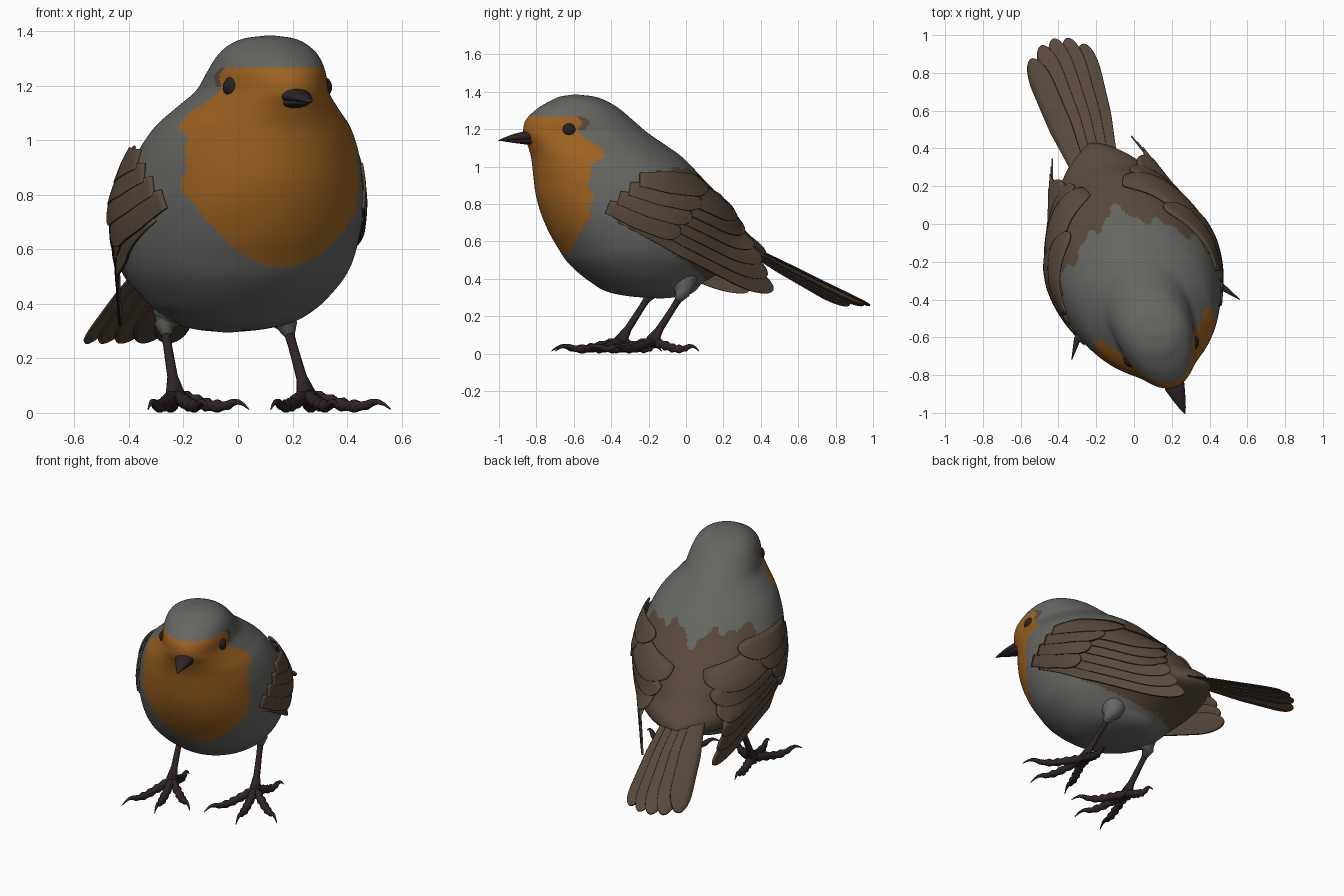
import bpy, bmesh, math
from mathutils import Vector, Matrix

cube = bpy.data.objects.get("Cube")
if cube:
    bpy.data.objects.remove(cube, do_unlink=True)

YAW = math.radians(16)


def material(name, rgb):
    m = bpy.data.materials.new(name)
    m.use_nodes = True
    m.diffuse_color = (*rgb, 1)
    bsdf = m.node_tree.nodes["Principled BSDF"]
    bsdf.inputs["Base Color"].default_value = (*rgb, 1)
    bsdf.inputs["Roughness"].default_value = 0.8
    return m


GREY = material("grey plumage", (0.13, 0.135, 0.123))
ORANGE = material("orange breast", (0.34, 0.122, 0.015))
BROWN = material("brown feathers", (0.098, 0.066, 0.045))
DARK = material("dark feather edge", (0.022, 0.016, 0.013))
HORN = material("dark horn", (0.027, 0.017, 0.019))
EYE = material("eye brown black", (0.02, 0.014, 0.015))


def finish(bm, name, mats, yaw=YAW):
    bmesh.ops.recalc_face_normals(bm, faces=bm.faces)
    me = bpy.data.meshes.new(name)
    bm.to_mesh(me)
    bm.free()
    for m in mats:
        me.materials.append(m)
    for p in me.polygons:
        p.use_smooth = True
    ob = bpy.data.objects.new(name, me)
    bpy.context.collection.objects.link(ob)
    ob.rotation_euler.z = yaw
    return ob


def skin(bm, rings):
    """Join closed rings of vertices and cap both ends."""
    n = len(rings[0])
    for a, b in zip(rings, rings[1:]):
        for i in range(n):
            j = (i + 1) % n
            bm.faces.new((a[i], a[j], b[j], b[i]))
    bm.faces.new(rings[0])
    bm.faces.new(rings[-1])


def tube(bm, pts, radii, n=10, flat=1.0):
    """Round tube through points, with one radius per point."""
    pts = [Vector(p) for p in pts]
    rings = []
    for k, p in enumerate(pts):
        d = pts[min(k + 1, len(pts) - 1)] - pts[max(k - 1, 0)]
        side = d.cross(Vector((0, 0, 1)))
        side = side.normalized() if side.length > 1e-5 else Vector((1, 0, 0))
        up = side.cross(d).normalized()
        rings.append([bm.verts.new(p + radii[k] * (side * math.cos(t) + up * flat * math.sin(t)))
                      for t in (2 * math.pi * i / n for i in range(n))])
    skin(bm, rings)


# Body outline by height: z, front y, back y, widest y, half width, back taper
STATIONS = [
    (0.295, -0.13, -0.11, -0.12, 0.01, 1), (0.305, -0.28, 0.0, -0.13, 0.11, 1),
    (0.33, -0.41, 0.06, -0.17, 0.21, 1), (0.38, -0.5, 0.11, -0.2, 0.29, 1),
    (0.44, -0.58, 0.24, -0.22, 0.345, 1.2), (0.5, -0.64, 0.45, -0.24, 0.385, 1.35),
    (0.56, -0.68, 0.465, -0.25, 0.41, 1.35), (0.65, -0.735, 0.36, -0.25, 0.43, 1.2),
    (0.75, -0.78, 0.28, -0.27, 0.435, 1), (0.85, -0.81, 0.19, -0.3, 0.42, 1),
    (0.95, -0.825, 0.09, -0.34, 0.395, 1), (1.05, -0.84, -0.01, -0.39, 0.345, 1),
    (1.12, -0.865, -0.11, -0.43, 0.28, 1), (1.18, -0.89, -0.2, -0.48, 0.225, 1),
    (1.25, -0.875, -0.285, -0.54, 0.203, 1), (1.31, -0.81, -0.36, -0.57, 0.178, 1),
    (1.35, -0.74, -0.43, -0.58, 0.14, 1), (1.375, -0.68, -0.5, -0.59, 0.085, 1),
    (1.385, -0.61, -0.59, -0.6, 0.01, 1)]


def outline(z):
    """Smoothly interpolated outline values at a height."""
    s = STATIONS
    z = min(max(z, s[0][0]), s[-1][0])
    k = max(i for i in range(len(s) - 1) if s[i][0] <= z)
    a, b = s[k], s[k + 1]
    p, q = s[max(k - 1, 0)], s[min(k + 2, len(s) - 1)]
    h = b[0] - a[0]
    t = (z - a[0]) / h
    out = []
    for c in range(1, 6):
        ma = (b[c] - p[c]) / (b[0] - p[0]) * h
        mb = (q[c] - a[c]) / (q[0] - a[0]) * h
        out.append((2*t**3 - 3*t*t + 1) * a[c] + (t**3 - 2*t*t + t) * ma
                   + (3*t*t - 2*t**3) * b[c] + (t**3 - t*t) * mb)
    return out


def shift(y):
    return -0.08 - 0.05 * min(y, 0.5)


def half_width(y, z):
    yf, yb, yc, w, p = outline(z)
    s = (y - yc) / (yb - yc) if y > yc else (yc - y) / (yc - yf)
    return w * max(0, 1 - s * s) ** (p / 2 if y > yc else 0.5)


# Body with painted breast and rump
BREAST = [(0.53, -0.59), (0.78, -0.605), (1.0, -0.62), (1.05, -0.53), (1.1, -0.55),
          (1.15, -0.61), (1.2, -0.64), (1.245, -0.63), (1.268, -0.66)]


def breast_edge(z):
    for (z0, y0), (z1, y1) in zip(BREAST, BREAST[1:]):
        if z0 <= z < z1:
            return y0 + (y1 - y0) * (z - z0) / (z1 - z0) + 0.01 * math.sin(47 * z)
    return -9


def body_colour(c):
    edge = breast_edge(c.z)
    x = c.x - shift(c.y)
    if c.y < edge and c.z > 0.535 + 2.2 * (x - 0.02) ** 2:
        return 1
    if c.z > 1.2 and c.y < edge + 0.04:
        return 2
    ragged = 0.025 * math.sin(31 * x + 1) + 0.015 * math.sin(73 * x)
    rump = c.y > 0.11 - 0.7 * abs(x) + ragged
    return 2 if rump and c.z > 0.385 + 0.55 * max(0, 0.1 - c.y) else 0


bm = bmesh.new()
rings, N, M = [], 180, 150
for k in range(M + 1):
    z = 0.295 + 1.09 * (1 - math.cos(math.pi * k / M)) / 2
    yf, yb, yc, w, p = outline(z)
    ring = []
    for i in range(N):
        t = 2 * math.pi * i / N
        s, c = math.sin(t), math.cos(t)
        y = yc + s * ((yb - yc) if s > 0 else (yc - yf))
        x = w * math.copysign(abs(c) ** (p if s > 0 else 1), c)
        ring.append(bm.verts.new((x + shift(y), y, z)))
    rings.append(ring)
skin(bm, rings)
for f in bm.faces:
    f.material_index = body_colour(f.calc_center_median())
finish(bm, "body", [GREY, ORANGE, BROWN])

# Eyes
for side, name in ((1, "left_eye"), (-1, "right_eye")):
    bm = bmesh.new()
    bmesh.ops.create_uvsphere(bm, u_segments=24, v_segments=16, radius=0.042)
    x = shift(-0.685) + side * (half_width(-0.685, 1.195) - 0.026)
    bmesh.ops.transform(bm, verts=bm.verts, matrix=Matrix.Translation((x, -0.685, 1.195)))
    finish(bm, name, [EYE])

# Beak
bm = bmesh.new()
tube(bm, [(-0.03, -0.82, 1.16), (-0.03, -0.89, 1.162), (-0.025, -0.95, 1.156), (-0.02, -1.01, 1.145),
          (-0.018, -1.04, 1.138)], [0.06, 0.053, 0.036, 0.016, 0.002], 16, 0.5)
finish(bm, "upper_beak", [HORN])
bm = bmesh.new()
tube(bm, [(-0.03, -0.82, 1.137), (-0.03, -0.89, 1.138), (-0.025, -0.95, 1.138), (-0.02, -1.015, 1.137)],
     [0.052, 0.045, 0.028, 0.003], 16, 0.42)
finish(bm, "lower_beak", [HORN])


def feather(bm, base, tip, hw, place):
    """Leaf with a rounded tip and a dark edge, laid on a surface by place(a, b)."""
    base, tip = Vector(base), Vector(tip)
    d = tip - base
    perp = Vector((-d.y, d.x)).normalized()
    rows = []
    for k in range(25):
        u = math.sin(k / 24 * math.pi / 2)
        w = hw * min(1, 0.6 + u)
        if u > 0.75:
            w *= math.sqrt(max(0.004, 1 - ((u - 0.75) / 0.25) ** 2))
        rows.append([bm.verts.new(place(*(base + d * u + perp * w * v)))
                     for v in (-1, -0.94, -0.4, 0, 0.5, 1)])
    for a, b in zip(rows, rows[1:]):
        for i in range(5):
            f = bm.faces.new((a[i], a[i + 1], b[i + 1], b[i]))
            f.material_index = 1 if i == 0 else 0


def plumage(bm, name):
    ob = finish(bm, name, [BROWN, DARK])
    mod = ob.modifiers.new("thickness", "SOLIDIFY")
    mod.thickness = 0.009
    mod.offset = 0


def mix(a, b, t):
    return Vector(a).lerp(Vector(b), t)


def wing_place(side, lift):
    def place(y, z):
        free = min(0.41 - 0.36 * (y + 0.1), 0.4 + 0.5 * (y + 0.15))
        free -= max(0, z - 0.65 + 0.3 * y)
        rise = lift * min(1, max(0.2, (y + 0.55) / 0.35))
        return (shift(y) + side * (max(half_width(y, z), free, 0.03) + rise), y, z)
    return place


# Wings: long flight feathers under a row of broad coverts
for side, name in ((1, "left_wing"), (-1, "right_wing")):
    bm = bmesh.new()
    for i in range(6):
        t = i / 5
        feather(bm, mix((-0.46, 0.74), (-0.27, 0.94), t), mix((0.45, 0.34), (0.26, 0.74), t),
                0.07, wing_place(side, 0.006 + 0.005 * i))
    for i in range(4):
        t = i / 3
        feather(bm, mix((-0.53, 0.785), (-0.36, 0.93), t), mix((-0.14, 0.64), (0.06, 0.89), t),
                0.06, wing_place(side, 0.03 + 0.003 * i))
    plumage(bm, name)

# Tail fan
bm = bmesh.new()
for i in range(5):
    t = i / 4
    end = 1.06 - 0.07 * abs(2 * t - 1) ** 2
    lift = 0.006 * i
    feather(bm, (-0.03 - 0.17 * t, 0.34), (0.0 - 0.28 * t, end), 0.062,
            lambda x, y, lift=lift: (x, y, 0.545 - 0.465 * (y - 0.42) + lift
                                     - 1.5 * (x + 0.11) ** 2))
plumage(bm, "tail")

# Legs and feet
LEGS = {
    "left": ((0.18, -0.02, 0.32), (0.25, -0.18, 0.07),
             ((-0.13, -0.34), (0.12, -0.37), (0.31, -0.22), (0.03, 0.25))),
    "right": ((-0.27, -0.19, 0.32), (-0.23, -0.35, 0.07),
              ((-0.1, -0.37), (0.12, -0.35), (0.27, -0.2), (-0.03, 0.22)))}
for name, (top, ankle, toes) in LEGS.items():
    top, ankle = Vector(top), Vector(ankle)
    bm = bmesh.new()
    inner = top + Vector((-0.05 * math.copysign(1, top.x), 0.0, 0.12))
    tube(bm, [inner, mix(inner, top, 0.5), mix(inner, top, 0.8), top, mix(top, ankle, 0.15)],
         [0.09, 0.075, 0.056, 0.038, 0.018], 20)
    finish(bm, name + "_thigh", [GREY], 0)
    bm = bmesh.new()
    tube(bm, [top, mix(top, ankle, 0.3), mix(top, ankle, 0.75), ankle, ankle - Vector((0, 0, 0.035))],
         [0.02, 0.017, 0.02, 0.036, 0.03])
    finish(bm, name + "_leg", [HORN], 0)
    bm = bmesh.new()
    for dx, dy in toes:
        path, radii = [], []
        # Knuckled toe, ending in a curved claw
        for k in range(15):
            u = k / 14
            z = 0.065 - 0.04 * min(1, u * 2)
            if u > 0.7:
                z += 0.022 * math.sin((u - 0.7) / 0.3 * math.pi) - 0.012 * (u - 0.7) / 0.3
            path.append((ankle.x + dx * u, ankle.y + dy * u, z))
            radii.append(0.027 - 0.01 * u + 0.004 * math.cos(k * math.pi)
                         if u < 0.7 else 0.016 * (1 - u) / 0.3 + 0.002)
        tube(bm, path, radii)
    finish(bm, name + "_foot", [HORN], 0)
